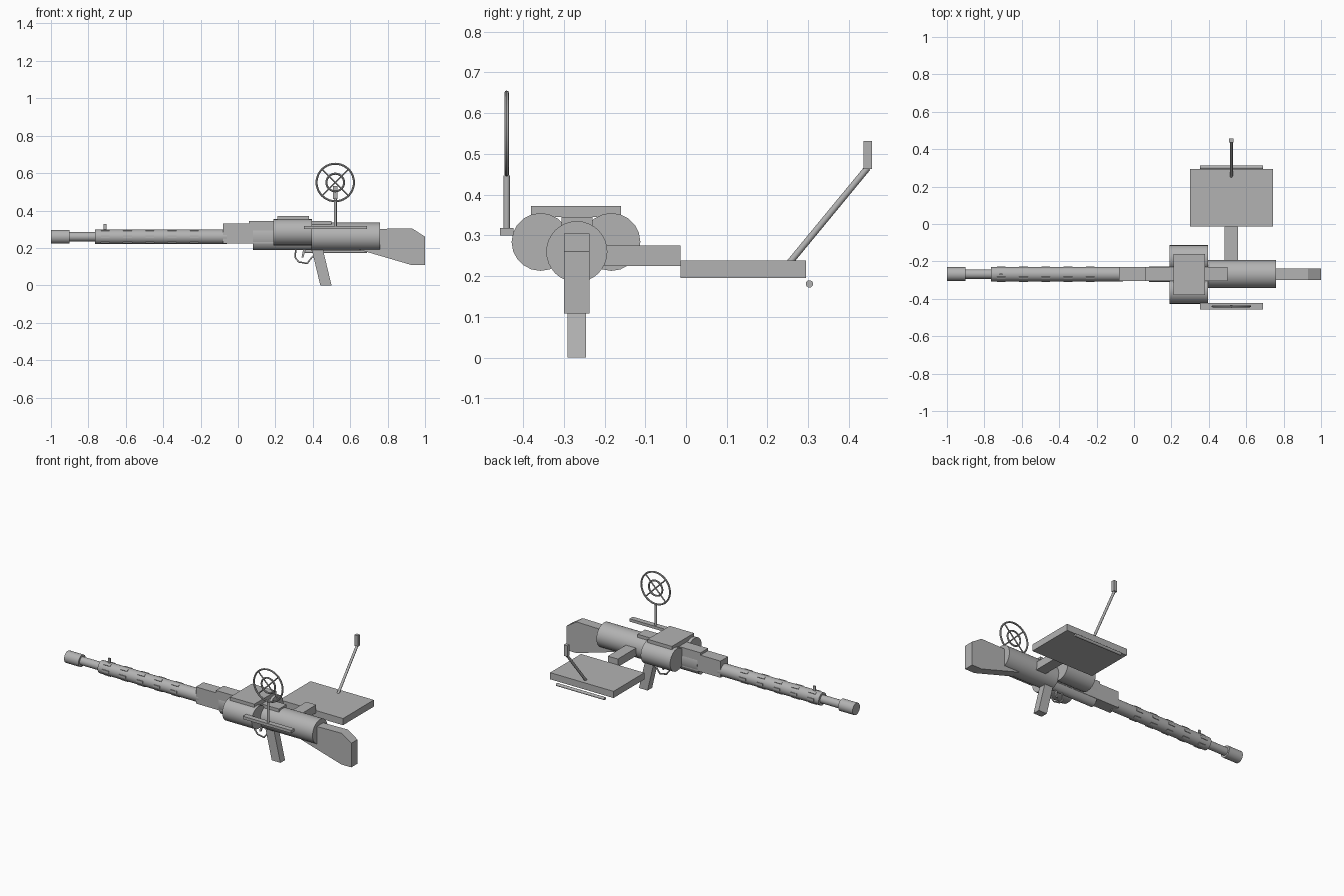
import bpy, bmesh, math
from mathutils import Vector

cube = bpy.data.objects.get("Cube")
if cube:
    bpy.data.objects.remove(cube, do_unlink=True)

metal = bpy.data.materials.new("grey metal")
metal.use_nodes = True
GREY = (0.45, 0.45, 0.45, 1)
metal.diffuse_color = GREY
metal.node_tree.nodes["Principled BSDF"].inputs["Base Color"].default_value = GREY

AXIS_Y, AXIS_Z = -0.268, 0.26   # bore line
SIGHT_X = 0.52


def finish(name, smooth=False):
    ob = bpy.context.object
    ob.name = name
    ob.data.materials.append(metal)
    if smooth:
        bpy.ops.object.shade_smooth_by_angle(angle=math.radians(40))
    return ob


def box(name, xs, ys, zs):
    lo, hi = Vector((xs[0], ys[0], zs[0])), Vector((xs[1], ys[1], zs[1]))
    bpy.ops.mesh.primitive_cube_add(size=1, location=(lo + hi) / 2)
    ob = finish(name)
    ob.scale = hi - lo
    return ob


def rod(name, a, b, r, sides=32):
    a, b = Vector(a), Vector(b)
    bpy.ops.mesh.primitive_cylinder_add(vertices=sides, radius=r, depth=(b - a).length,
                                        location=(a + b) / 2)
    ob = finish(name, True)
    ob.rotation_euler = (b - a).to_track_quat('Z', 'Y').to_euler()
    return ob


def x_rod(name, x0, x1, r, y=AXIS_Y, z=AXIS_Z, sides=32):
    return rod(name, (x0, y, z), (x1, y, z), r, sides)


def slab(name, outline, half):
    """Side outline in x, z extruded across y about the bore line."""
    bm = bmesh.new()
    face = bm.faces.new([bm.verts.new((x, AXIS_Y - half, z)) for x, z in outline])
    ext = bmesh.ops.extrude_face_region(bm, geom=[face])
    verts = [v for v in ext["geom"] if isinstance(v, bmesh.types.BMVert)]
    bmesh.ops.translate(bm, verts=verts, vec=(0, 2 * half, 0))
    bmesh.ops.recalc_face_normals(bm, faces=bm.faces)
    me = bpy.data.meshes.new(name)
    bm.to_mesh(me)
    bm.free()
    ob = bpy.data.objects.new(name, me)
    bpy.context.collection.objects.link(ob)
    me.materials.append(metal)
    return ob


def around(half):
    return (AXIS_Y - half, AXIS_Y + half)


# Barrel, muzzle and cooling jacket
x_rod("muzzle", -1, -0.90, 0.037)
x_rod("barrel", -0.92, -0.74, 0.025)
x_rod("barrel_jacket", -0.765, -0.06, 0.039)
for i in range(5):
    x = -0.71 + 0.119 * i
    for k in range(6):
        a = k * math.pi / 3
        y, z = AXIS_Y + 0.035 * math.cos(a), AXIS_Z + 0.035 * math.sin(a)
        slot = box("jacket_slot", (x - 0.023, x + 0.023), (y - 0.007, y + 0.007),
                   (z - 0.007, z + 0.007))
        slot.rotation_euler.x = a
box("front_sight", (-0.718, -0.702), around(0.004), (0.29, 0.328))

# Receiver
box("receiver", (-0.08, 0.42), around(0.038), (0.225, 0.33))
lower = x_rod("receiver_shell", 0.08, 0.42, 0.072, z=0.262)
lower.scale.x, lower.scale.y = 1, 1
lower.rotation_euler = (0, math.pi / 2, 0)
lower.scale.y = 0.042 / 0.072
x_rod("rear_body", 0.39, 0.76, 0.075)
box("feed_cover", (0.06, 0.50), around(0.038), (0.325, 0.345))

# Twin drum magazine
for side in (-1, 1):
    x_rod("drum", 0.19, 0.395, 0.071, y=-0.27 + side * 0.087, z=0.284, sides=20)
box("drum_plate", (0.21, 0.38), (-0.38, -0.16), (0.345, 0.372))

# Stock, grip and trigger
slab("stock", [(0.65, 0.30), (0.93, 0.305), (1, 0.26), (1, 0.108), (0.93, 0.108),
               (0.65, 0.19)], 0.031)
slab("grip", [(0.39, 0.21), (0.45, 0.21), (0.50, 0), (0.44, 0)], 0.023)
guard = [(0.31, 0.20), (0.305, 0.15), (0.325, 0.125), (0.37, 0.117), (0.395, 0.15), (0.41, 0.16)]
curve = bpy.data.curves.new("trigger_guard", 'CURVE')
curve.dimensions = '3D'
curve.bevel_depth = 0.005
curve.bevel_resolution = 1
line = curve.splines.new('POLY')
line.points.add(len(guard) - 1)
for p, (x, z) in zip(line.points, guard):
    p.co = (x, AXIS_Y, z, 1)
curve.materials.append(metal)
bpy.context.collection.objects.link(bpy.data.objects.new("trigger_guard", curve))
slab("trigger", [(0.35, 0.20), (0.365, 0.20), (0.35, 0.15), (0.34, 0.15)], 0.005)

# Ring sight on its side rail
ring_y, ring_z = -0.44, 0.55
box("sight_rail", (0.353, 0.69), (-0.456, -0.423), (0.30, 0.318))
rod("sight_post", (SIGHT_X, ring_y, 0.31), (SIGHT_X, ring_y, 0.447), 0.008, 16)
for name, r in (("outer_ring", 0.1), ("inner_ring", 0.047)):
    bpy.ops.mesh.primitive_torus_add(major_radius=r, minor_radius=0.0055, major_segments=40,
                                     minor_segments=8, location=(SIGHT_X, ring_y, ring_z),
                                     rotation=(math.pi / 2, 0, 0))
    finish(name, True)
for side in (-1, 1):
    d = Vector((0.0707 * side, 0, 0.0707))
    c = Vector((SIGHT_X, ring_y, ring_z))
    rod("sight_spoke", c - d, c + d, 0.004, 8)

# Side platform with arm, bar and angled stalk
box("platform_arm", (0.485, 0.555), (-0.25, -0.013), (0.225, 0.275))
box("platform", (0.30, 0.742), (-0.013, 0.294), (0.196, 0.238))
x_rod("platform_bar", 0.353, 0.69, 0.009, y=0.303, z=0.181, sides=16)
rod("stalk", (SIGHT_X, 0.254, 0.233), (SIGHT_X, 0.446, 0.466), 0.008, 16)
box("stalk_head", (0.508, 0.532), (0.436, 0.457), (0.463, 0.532))
